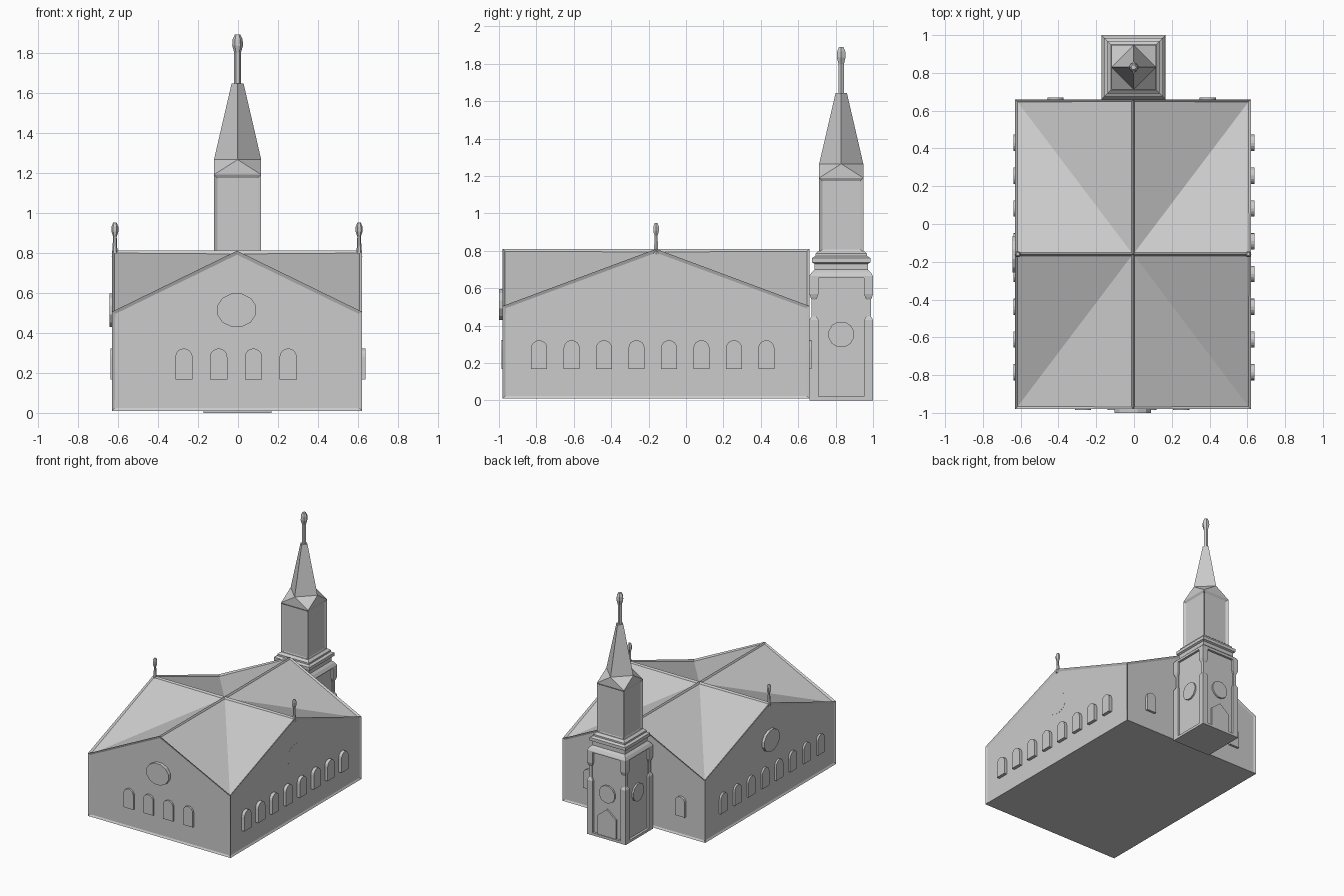
import bpy, bmesh
from math import sin, cos, pi, radians
from mathutils import Matrix, Vector

cube = bpy.data.objects.get("Cube")
if cube:
    bpy.data.objects.remove(cube)

stone = bpy.data.materials.new("pale_grey_stone")
stone.use_nodes = True
GREY = (0.6, 0.6, 0.6, 1)
stone.diffuse_color = GREY
stone.node_tree.nodes["Principled BSDF"].inputs["Base Color"].default_value = GREY


def finish(name, bm):
    bmesh.ops.recalc_face_normals(bm, faces=bm.faces)
    mesh = bpy.data.meshes.new(name)
    bm.to_mesh(mesh)
    bm.free()
    mesh.materials.append(stone)
    obj = bpy.data.objects.new(name, mesh)
    bpy.context.collection.objects.link(obj)
    return obj


def loft_into(bm, center, profile, sides=4, turn=45):
    """Stack regular rings; for four sides the size is the half width."""
    k = 2 ** 0.5 if sides == 4 and turn == 45 else 1
    rings = []
    for size, z in profile:
        rings.append([bm.verts.new((center[0] + k * size * cos(radians(turn) + 2 * pi * i / sides),
                                    center[1] + k * size * sin(radians(turn) + 2 * pi * i / sides), z))
                      for i in range(sides)])
    for a, b in zip(rings, rings[1:]):
        for i in range(sides):
            j = (i + 1) % sides
            bm.faces.new((a[i], a[j], b[j], b[i]))
    bm.faces.new(rings[0])
    bm.faces.new(rings[-1])


def loft(name, center, profile, sides=4, turn=45):
    bm = bmesh.new()
    loft_into(bm, center, profile, sides, turn)
    return finish(name, bm)


def plate(name, outline, center, angle, depth=0.03):
    """Extrude an outline (across, up) inwards from a wall facing the given angle."""
    bm = bmesh.new()
    place = Matrix.Translation(center) @ Matrix.Rotation(radians(angle), 4, "Z")
    front = [bm.verts.new(place @ Vector((u, 0, v))) for u, v in outline]
    back = [bm.verts.new(place @ Vector((u, depth, v))) for u, v in outline]
    bm.faces.new(front)
    bm.faces.new(back)
    for i in range(len(front)):
        j = i - 1
        bm.faces.new((front[j], front[i], back[i], back[j]))
    return finish(name, bm)


def ellipse(rx, rz, n=12):
    return [(rx * cos(2 * pi * (i + 0.5) / n), rz * sin(2 * pi * (i + 0.5) / n)) for i in range(n)]


FRONT, LEFT, BACK, RIGHT = 0, 90, 180, 270
CX, CY = -0.005, -0.16
HX, HY = 0.625, 0.82
BASE, EAVE, RIDGE = 0.01, 0.505, 0.81

# Hall with four gables and crossing ridges
bm = bmesh.new()
spots = [(-1, -1), (0, -1), (1, -1), (1, 0), (1, 1), (0, 1), (-1, 1), (-1, 0)]
top = [bm.verts.new((CX + sx * HX, CY + sy * HY, EAVE if sx * sy else RIDGE)) for sx, sy in spots]
low = {i: bm.verts.new((top[i].co.x, top[i].co.y, BASE)) for i in (0, 2, 4, 6)}
hub = bm.verts.new((CX, CY, RIDGE))
walls = [bm.faces.new((low[i], low[(i + 2) % 8], top[(i + 2) % 8], top[i + 1], top[i]))
         for i in (0, 2, 4, 6)]
slopes = [[bm.faces.new((hub, top[i - 1], top[i])), bm.faces.new((hub, top[i], top[(i + 1) % 8]))]
          for i in (0, 2, 4, 6)]
bm.faces.new([low[i] for i in (6, 4, 2, 0)])
bmesh.ops.recalc_face_normals(bm, faces=bm.faces)
bmesh.ops.inset_individual(bm, faces=walls, thickness=0.02, depth=-0.008)
for pair in slopes:
    bmesh.ops.inset_region(bm, faces=pair, thickness=0.012, depth=-0.008,
                           use_boundary=True, use_even_offset=True)
finish("hall", bm)

# Arched windows
arch = [(-0.043, 0), (0.043, 0)] + [(0.043 * cos(pi * i / 8), 0.112 + 0.043 * sin(pi * i / 8))
                                    for i in range(9)]
arch.pop(2)
arch.insert(2, (0.043, 0.112))
SILL = 0.167
for i in range(4):
    plate("front_window", arch, (-0.27 + 0.1735 * i, -0.986, SILL), FRONT)
for i in range(8):
    y = -0.785 + 0.1735 * i
    plate("left_window", arch, (0.637, y, SILL), LEFT)
    plate("right_window", arch, (-0.637, y, SILL), RIGHT)
for x in (-0.415, 0.39):
    plate("back_window", arch, (x, 0.67, SILL), BACK)

# Round gable windows
rose = ellipse(0.1, 0.086)
plate("front_round_window", rose, (-0.007, -1.0, 0.513), FRONT, 0.04)
plate("right_round_window", rose, (-0.642, CY, 0.513), RIGHT, 0.04)
plate("left_round_window", rose, (0.613, CY, 0.513), LEFT)

# Gable finials
for x in (-0.615, 0.605):
    loft("gable_finial", (x, CY), [(0.016, 0.78), (0.012, 0.82), (0.009, 0.88), (0.017, 0.905),
                                   (0.017, 0.93), (0.009, 0.95)], 6, 0)

# Tower base: core, notched corner posts, rails
TC = (-0.002, 0.83)
loft("tower_core", TC, [(0.152, 0), (0.152, 0.67)])
for sx in (-1, 1):
    for sy in (-1, 1):
        loft("tower_corner_post", (TC[0] + sx * 0.146, TC[1] + sy * 0.146),
             [(0.024, 0), (0.024, 0.43), (0.013, 0.45), (0.013, 0.54), (0.018, 0.55),
              (0.024, 0.57), (0.024, 0.66)])
loft("tower_plinth", TC, [(0.17, 0), (0.17, 0.02)])

# Stepped cornice
loft("tower_cornice", TC, [(0.17, 0.655), (0.17, 0.665), (0.158, 0.685), (0.142, 0.70),
                           (0.142, 0.73), (0.156, 0.737), (0.156, 0.762), (0.138, 0.772),
                           (0.138, 0.785), (0.12, 0.8)])

# Belfry with sunken panels and small gables, carrying the diamond spire
bm = bmesh.new()
H = 0.118
rim = [bm.verts.new((TC[0] + sx * H, TC[1] + sy * H, 1.19 if sx * sy else 1.265)) for sx, sy in spots]
foot = {i: bm.verts.new((rim[i].co.x, rim[i].co.y, 0.79)) for i in (0, 2, 4, 6)}
tip = {i: bm.verts.new((TC[0] + spots[i][0] * 0.03, TC[1] + spots[i][1] * 0.03, 1.645))
       for i in (1, 3, 5, 7)}
sides = []
for i in (0, 2, 4, 6):
    n = (i + 2) % 8
    sides.append(bm.faces.new((foot[i], foot[n], rim[n], rim[i])))
    bm.faces.new((rim[i], rim[n], rim[i + 1]))
    bm.faces.new((rim[i], rim[i + 1], rim[i - 1]))
    bm.faces.new((rim[i - 1], rim[i + 1], tip[i + 1], tip[(i - 1) % 8]))
bm.faces.new(list(tip.values()))
bm.faces.new(list(foot.values()))
bmesh.ops.recalc_face_normals(bm, faces=bm.faces)
bmesh.ops.inset_individual(bm, faces=sides, thickness=0.024, depth=-0.01)
finish("belfry_and_spire", bm)

# Spire rod and knob
loft("spire_finial", TC, [(0.017, 1.63), (0.017, 1.8), (0.027, 1.835), (0.025, 1.865),
                          (0.014, 1.89)], 6, 0)

# Tower round windows and gabled door
disc = ellipse(0.07, 0.07)
for angle, dx, dy in ((LEFT, 1, 0), (BACK, 0, 1), (RIGHT, -1, 0)):
    plate("tower_round_window", disc, (TC[0] + dx * 0.165, TC[1] + dy * 0.165, 0.353), angle)
door = [(-0.08, 0.02), (0.08, 0.02), (0.08, 0.17), (0, 0.235), (-0.08, 0.17)]
plate("tower_door_frame", door, (TC[0], TC[1] + 0.165, 0), BACK)
